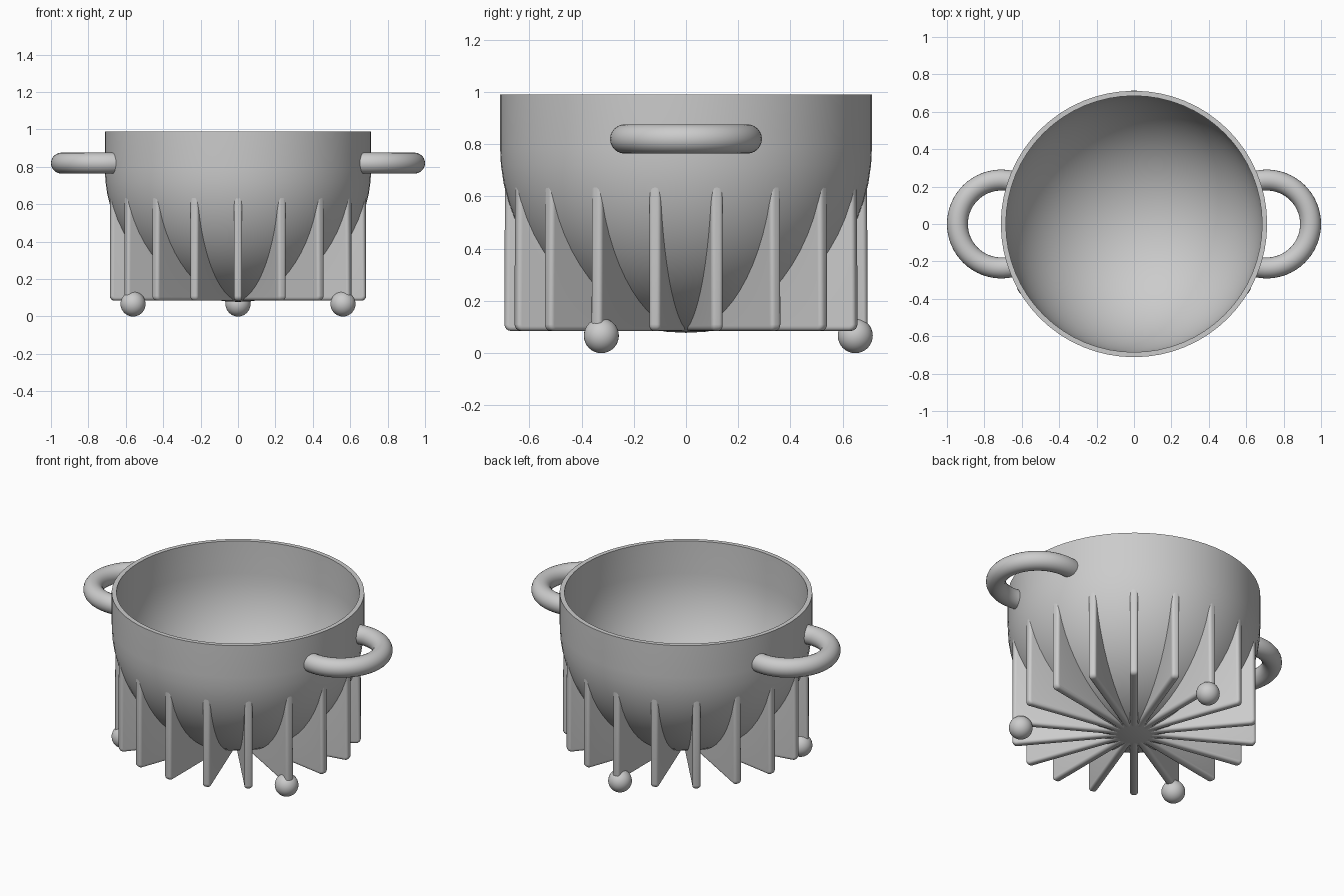
import bpy
import bmesh
from math import sin, cos, pi, sqrt, radians
from mathutils import Matrix, Vector

old = bpy.data.objects.get("Cube")
if old:
    bpy.data.objects.remove(old, do_unlink=True)

GREY = (0.6, 0.6, 0.6, 1)
grey = bpy.data.materials.new("plain grey")
grey.use_nodes = True
grey.diffuse_color = GREY
grey.node_tree.nodes["Principled BSDF"].inputs["Base Color"].default_value = GREY

R_OUT, R_IN = 0.712, 0.685      # bowl radii
MID_Z, RIM_Z = 0.79, 0.99       # hemisphere centre and rim height


def finish(bm, name, angle=30):
    bmesh.ops.remove_doubles(bm, verts=bm.verts, dist=1e-5)
    bmesh.ops.recalc_face_normals(bm, faces=bm.faces)
    mesh = bpy.data.meshes.new(name)
    bm.to_mesh(mesh)
    bm.free()
    obj = bpy.data.objects.new(name, mesh)
    bpy.context.collection.objects.link(obj)
    mesh.materials.append(grey)
    bpy.ops.object.select_all(action="DESELECT")
    obj.select_set(True)
    bpy.context.view_layer.objects.active = obj
    bpy.ops.object.shade_smooth_by_angle(angle=radians(angle))
    return obj


def loft(bm, rings):
    """Skin a list of closed point rings and cap both ends."""
    loops = [[bm.verts.new(p) for p in ring] for ring in rings]
    for a, b in zip(loops, loops[1:]):
        for i in range(len(a)):
            j = (i + 1) % len(a)
            bm.faces.new((a[i], a[j], b[j], b[i]))
    bm.faces.new(loops[0])
    bm.faces.new(loops[-1])


# Bowl: hemisphere with a straight collar, hollow inside
STEPS = 16
quarter = [i * pi / 2 / STEPS for i in range(STEPS + 1)]
profile = [(R_OUT * sin(a), MID_Z - R_OUT * cos(a)) for a in quarter]
profile += [(R_OUT, RIM_Z), (R_IN, RIM_Z)]
profile += [(R_IN * sin(a), MID_Z - R_IN * cos(a)) for a in reversed(quarter)]
bm = bmesh.new()
verts = [bm.verts.new((r, 0, z)) for r, z in profile]
edges = [bm.edges.new(pair) for pair in zip(verts, verts[1:])]
bmesh.ops.spin(bm, geom=verts + edges, cent=(0, 0, 0), axis=(0, 0, 1),
               angle=2 * pi, steps=64)
finish(bm, "bowl")

# Radial fins with rounded outer and lower edges
FIN_R, FIN_Z, HALF, ROUND = 0.695, 0.085, 0.0225, 0.016
SEAT = 0.695                     # radius inside the bowl wall where fins end


def fin_outline(y, inset):
    outer, low = FIN_R - inset, FIN_Z + inset
    corner = 0.025 - inset
    pts = [(0.06, low)]
    for k in range(5):
        a = -pi / 2 + k * pi / 8
        pts.append((outer - corner + corner * cos(a), low + corner + corner * sin(a)))
    for k in range(21):
        r = outer - 0.002 + (0.06 - outer + 0.002) * (k / 20) ** 1.6
        pts.append((r, MID_Z - sqrt(SEAT ** 2 - r * r)))
    return [Vector((r, y, z)) for r, z in pts]


layers = []
for k in range(5):
    t = k * pi / 8
    layers.append((HALF - ROUND + ROUND * sin(t), ROUND * (1 - cos(t))))
layers = [(-y, s) for y, s in reversed(layers)] + layers

FINS = 18
bm = bmesh.new()
for i in range(FINS):
    turn = Matrix.Rotation(2 * pi * i / FINS - pi / 2, 3, "Z")
    loft(bm, [[turn @ p for p in fin_outline(y, s)] for y, s in layers])
finish(bm, "cooling_fins", 40)

# Side handles: open rings whose ends sit inside the wall
BEND, TUBE, CENTRE_X, HANDLE_Z = 0.235, 0.056, 0.709, 0.82
SWEEP = radians(103.5)
for name, side in (("left_handle", 1), ("right_handle", -1)):
    rings = []
    for i in range(37):
        a = -SWEEP + 2 * SWEEP * i / 36
        ring = []
        for k in range(24):
            b = 2 * pi * k / 24
            d = BEND + TUBE * cos(b)
            ring.append((side * (CENTRE_X + d * cos(a)), d * sin(a),
                         HANDLE_Z + TUBE * sin(b)))
        rings.append(ring)
    bm = bmesh.new()
    loft(bm, rings)
    finish(bm, name)

# Three ball feet
FOOT, FOOT_R = 0.067, 0.648
for name, deg in (("back_foot", 90), ("front_right_foot", 210), ("front_left_foot", 330)):
    a = radians(deg)
    bm = bmesh.new()
    bmesh.ops.create_uvsphere(bm, u_segments=32, v_segments=16, radius=FOOT)
    bmesh.ops.translate(bm, verts=bm.verts,
                        vec=(FOOT_R * cos(a), FOOT_R * sin(a), FOOT))
    finish(bm, name)
